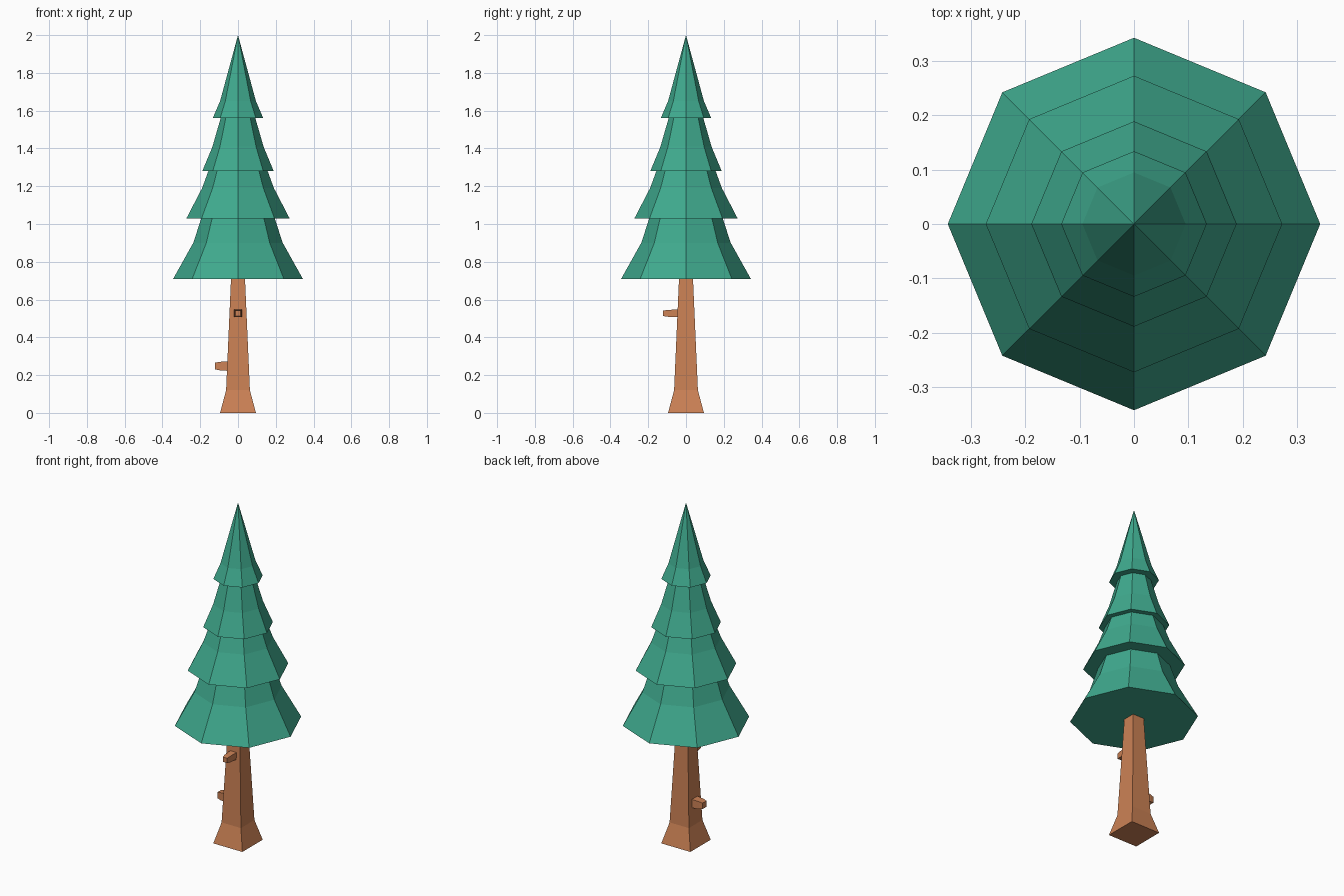
import bpy, bmesh, math
from mathutils import Matrix

if "Cube" in bpy.data.objects:
    bpy.data.objects.remove(bpy.data.objects["Cube"])


def material(name, color):
    m = bpy.data.materials.new(name)
    m.diffuse_color = color
    m.use_nodes = True
    m.node_tree.nodes["Principled BSDF"].inputs["Base Color"].default_value = m.diffuse_color
    return m


def lathe(name, profile, sides, turn, mat, matrix=Matrix()):
    """Stack of regular polygon rings (radius, height), closed at both ends."""
    bm = bmesh.new()
    rings = []
    for r, z in profile:
        n = sides if r > 0 else 1
        rings.append([bm.verts.new((r * math.cos(turn + math.tau * i / sides),
                                    r * math.sin(turn + math.tau * i / sides), z))
                      for i in range(n)])
    for a, b in zip(rings, rings[1:]):
        for i in range(sides):
            j = (i + 1) % sides
            if len(b) == 1:
                bm.faces.new((a[i], a[j], b[0]))
            else:
                bm.faces.new((a[i], a[j], b[j], b[i]))
    bm.faces.new(rings[0][::-1])
    if len(rings[-1]) > 1:
        bm.faces.new(rings[-1])
    bm.transform(matrix)
    bmesh.ops.recalc_face_normals(bm, faces=bm.faces)
    me = bpy.data.meshes.new(name)
    bm.to_mesh(me)
    bm.free()
    me.materials.append(mat)
    ob = bpy.data.objects.new(name, me)
    bpy.context.collection.objects.link(ob)
    return ob


green = material("needles", (0.05, 0.40, 0.27, 1))
brown = material("bark", (0.60, 0.22, 0.09, 1))
S = math.sqrt(2)  # half width to corner radius of a square

# Trunk: square with a flared foot
trunk = [(0.095, 0), (0.063, 0.12), (0.037, 0.71)]
lathe("trunk", [(h * S, z) for h, z in trunk], 4, math.pi / 4, brown)

# Branch stubs: tapered square pegs pointing left and forward
for name, z, root, half, axis in (("left_stub", 0.248, 0.045, 0.026, 'Y'),
                                  ("front_stub", 0.527, 0.035, 0.021, 'X')):
    angle = -math.pi / 2 if axis == 'Y' else math.pi / 2
    peg = [(half * S, root), (half * 0.85 * S, 0.10), (half * 0.68 * S, 0.121)]
    lathe(name, peg, 4, math.pi / 4, brown,
          Matrix.Translation((0, 0, z)) @ Matrix.Rotation(angle, 4, axis))

# Foliage: four flared octagonal tiers in one stepped profile
foliage = [(0.343, 0.71), (0.237, 0.90), (0.194, 1.03),
           (0.273, 1.03), (0.190, 1.19), (0.157, 1.28),
           (0.189, 1.28), (0.135, 1.41), (0.092, 1.56),
           (0.134, 1.56), (0.095, 1.65), (0, 2.0)]
lathe("foliage", foliage, 8, 0, green)
